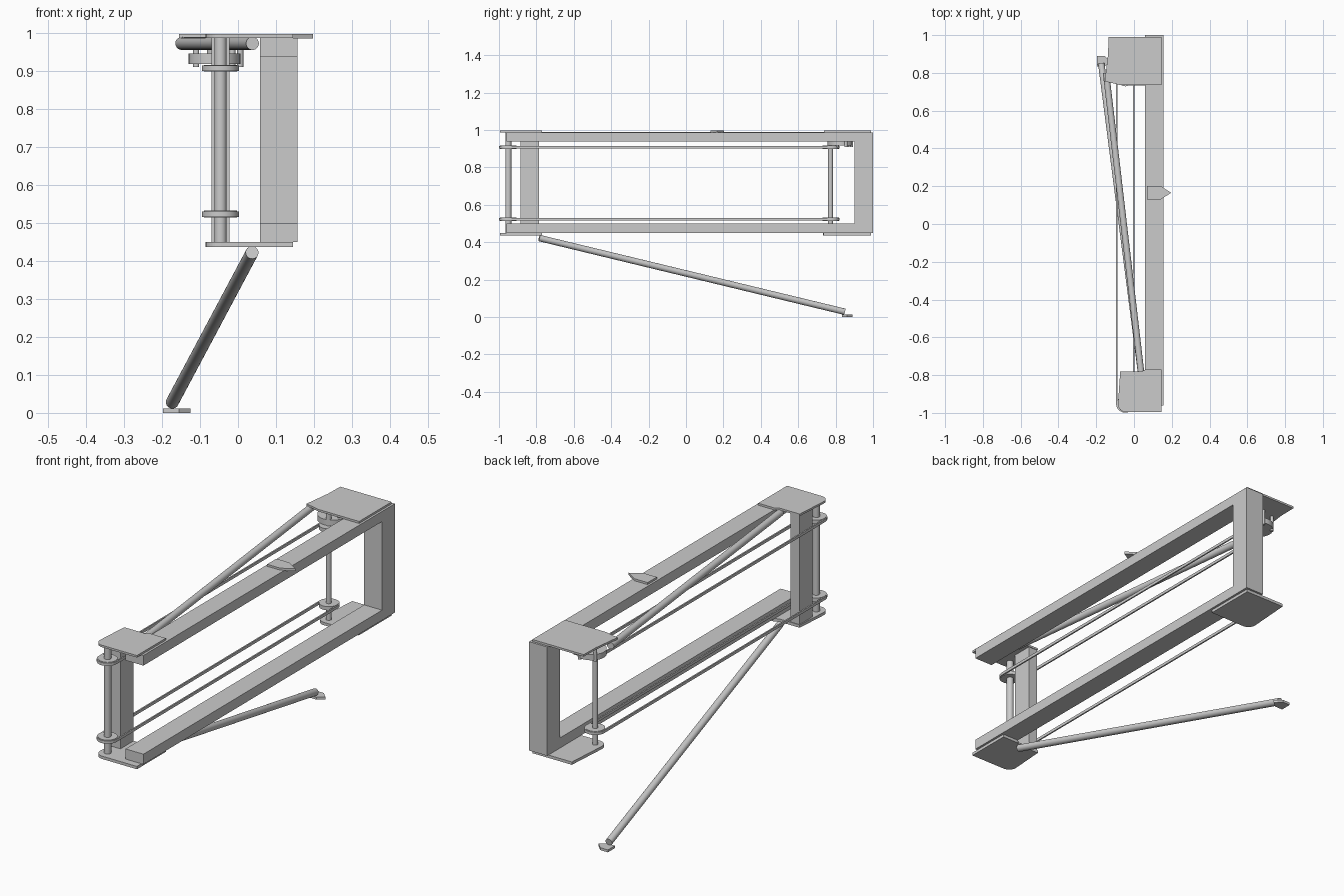
import bpy, bmesh, math
from mathutils import Vector

if "Cube" in bpy.data.objects:
    bpy.data.objects.remove(bpy.data.objects["Cube"])


def finish(name, bm, smooth=False):
    bmesh.ops.recalc_face_normals(bm, faces=bm.faces)
    me = bpy.data.meshes.new(name)
    bm.to_mesh(me)
    bm.free()
    ob = bpy.data.objects.new(name, me)
    bpy.context.collection.objects.link(ob)
    if smooth:
        bpy.ops.object.select_all(action='DESELECT')
        ob.select_set(True)
        bpy.context.view_layer.objects.active = ob
        bpy.ops.object.shade_smooth_by_angle(angle=math.radians(35))
    return ob


def prism(name, pts, z0, z1, smooth=False):
    """Extrude an xy outline from z0 to z1."""
    bm = bmesh.new()
    f = bm.faces.new([bm.verts.new((x, y, z0)) for x, y in pts])
    r = bmesh.ops.extrude_face_region(bm, geom=[f])
    vs = [v for v in r['geom'] if isinstance(v, bmesh.types.BMVert)]
    bmesh.ops.translate(bm, verts=vs, vec=(0, 0, z1 - z0))
    return finish(name, bm, smooth)


def box(name, x0, x1, y0, y1, z0, z1):
    return prism(name, [(x0, y0), (x1, y0), (x1, y1), (x0, y1)], z0, z1)


def rod(name, a, b, r, n=32):
    a, b = Vector(a), Vector(b)
    d = b - a
    bm = bmesh.new()
    bmesh.ops.create_cone(bm, cap_ends=True, segments=n, radius1=r, radius2=r, depth=d.length)
    bm.transform(d.to_track_quat('Z', 'Y').to_matrix().to_4x4())
    bmesh.ops.translate(bm, verts=bm.verts, vec=(a + b) / 2)
    return finish(name, bm, True)


def stadium(cx, y0, y1, r, n=20):
    """Belt outline around two shafts."""
    pts = []
    for cy, start in ((y1, 0), (y0, math.pi)):
        for i in range(n + 1):
            t = start + math.pi * i / n
            pts.append((cx + r * math.cos(t), cy + r * math.sin(t)))
    return pts


def belt(name, cx, y0, y1, r, t, z0, z1):
    bm = bmesh.new()
    rings = [[bm.verts.new((x, y, z)) for x, y in stadium(cx, y0, y1, rr)]
             for rr, z in ((r, z0), (r, z1), (r - t, z1), (r - t, z0))]
    n = len(rings[0])
    for k in range(4):
        a, b = rings[k], rings[(k + 1) % 4]
        for i in range(n):
            j = (i + 1) % n
            bm.faces.new((a[i], a[j], b[j], b[i]))
    return finish(name, bm, True)


# Main open frame
bm = bmesh.new()
prof = [(-0.96, 0.45), (1.0, 0.45), (1.0, 0.987), (-0.96, 0.987),
        (-0.96, 0.937), (0.90, 0.937), (0.90, 0.50), (-0.96, 0.50)]
f = bm.faces.new([bm.verts.new((0.058, y, z)) for y, z in prof])
r = bmesh.ops.extrude_face_region(bm, geom=[f])
bmesh.ops.translate(bm, vec=(0.098, 0, 0),
                    verts=[v for v in r['geom'] if isinstance(v, bmesh.types.BMVert)])
finish("main_frame", bm)
box("front_post", -0.07, -0.022, -0.885, -0.785, 0.449, 0.987)


# End plates, with one rounded outer corner where needed
def rounded(cx, cy, rad, a0, a1, n=8):
    return [(cx + rad * math.cos(math.radians(a0 + (a1 - a0) * i / n)),
             cy + rad * math.sin(math.radians(a0 + (a1 - a0) * i / n))) for i in range(n + 1)]


front = [(0.145, -0.995), (0.145, -0.77), (0.06, -0.77), (0.04, -0.782), (-0.073, -0.782)]
front += rounded(-0.045, -0.955, 0.04, 180, 270)
prism("front_top_plate", front, 0.987, 0.997)
prism("front_bottom_plate", front, 0.436, 0.45)
prism("back_top_plate", [(0.145, 0.737), (0.145, 0.99), (-0.135, 0.99), (-0.137, 0.9),
                         (-0.155, 0.755), (-0.11, 0.745), (-0.08, 0.737)], 0.987, 0.997)
prism("back_bottom_plate", [(0.145, 0.735), (0.145, 0.99), (-0.07, 0.99)]
      + rounded(-0.045, 0.773, 0.04, 180, 270), 0.436, 0.45)

# Vertical shafts, pulleys and belts
CX, YF, YB = -0.046, -0.95, 0.773
rod("front_shaft", (CX, YF, 0.449), (CX, YF, 0.988), 0.016)
rod("back_shaft", (CX, YB, 0.449), (CX, YB, 0.988), 0.013)
for level, z in (("lower", 0.523), ("upper", 0.907)):
    for end, y in (("front", YF), ("back", YB)):
        rod(f"{level}_{end}_pulley", (CX, y, z - 0.009), (CX, y, z + 0.009), 0.044)
    belt(f"{level}_belt", CX, YF, YB, 0.049, 0.007, z - 0.007, z + 0.007)

# Drive drum and hanging pegs below the back top plate
rod("drive_drum", (-0.062, 0.825, 0.918), (-0.062, 0.825, 0.946), 0.068)
rod("drum_hub", (-0.062, 0.825, 0.94), (-0.062, 0.825, 0.988), 0.02)
for i, (x, y) in enumerate(((-0.11, 0.865), (0.006, 0.855), (-0.04, 0.885), (-0.015, 0.81))):
    rod(f"peg_{i}", (x, y, 0.91), (x, y, 0.988), 0.008, 16)

# Diagonal rods
rod("upper_brace", (0.038, -0.79, 0.972), (-0.148, 0.80, 0.972), 0.017)
rod("lower_brace", (0.037, -0.785, 0.422), (-0.173, 0.848, 0.028), 0.017)

# Foot tab and pointer
prism("brace_foot", [(-0.197, 0.835), (-0.155, 0.835), (-0.125, 0.86), (-0.155, 0.89),
                     (-0.197, 0.89)], 0, 0.012)
prism("pointer", [(0.068, 0.13), (0.14, 0.13), (0.197, 0.165), (0.14, 0.202),
                  (0.068, 0.202)], 0.985, 0.997)
